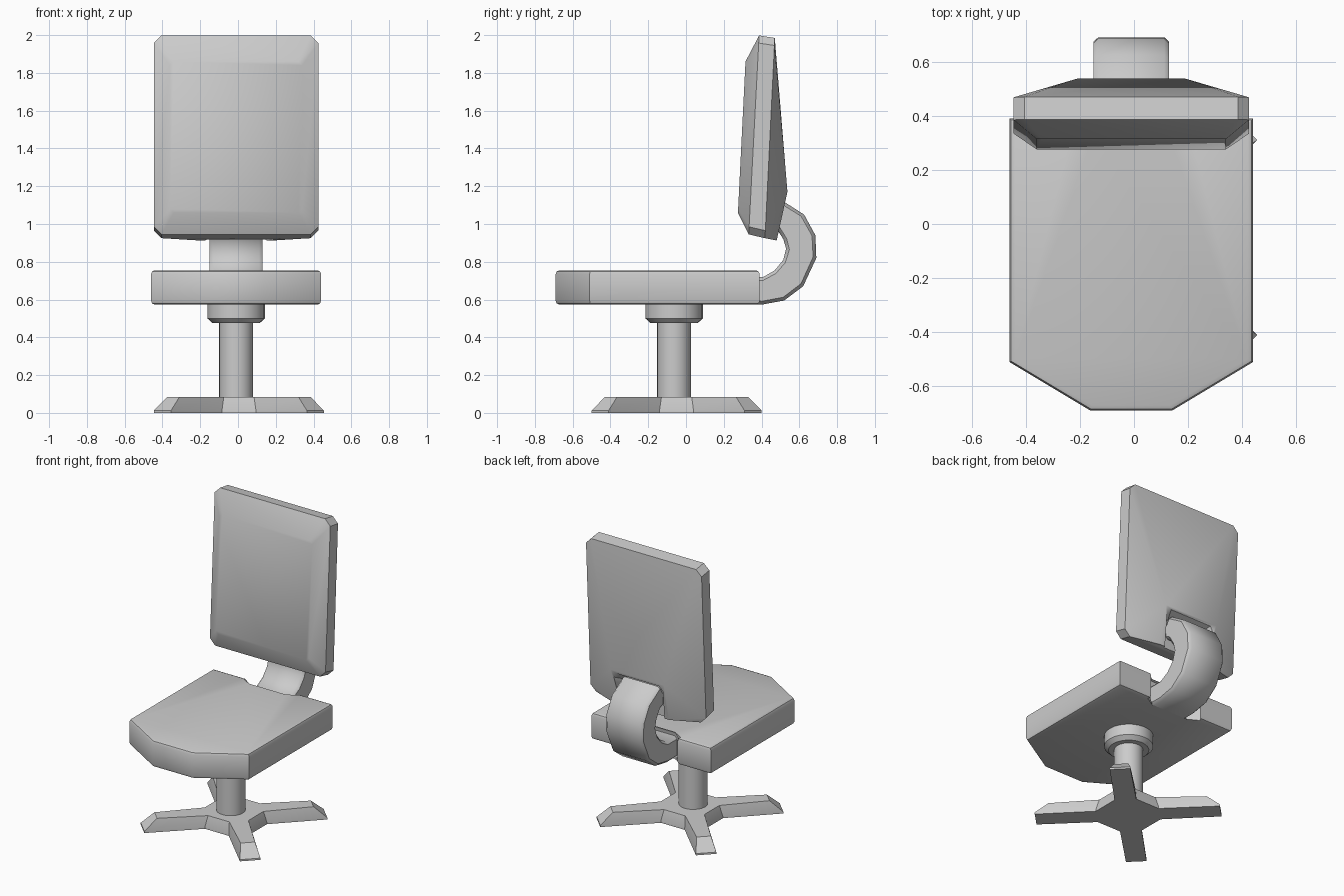
import bpy, bmesh
from math import radians
from mathutils import Matrix, Vector

if "Cube" in bpy.data.objects:
    bpy.data.objects.remove(bpy.data.objects["Cube"])

GREY = (0.6, 0.6, 0.6, 1)
grey = bpy.data.materials.new("light grey")
grey.use_nodes = True
grey.diffuse_color = GREY
grey.node_tree.nodes["Principled BSDF"].inputs["Base Color"].default_value = GREY
CX = -0.01  # chair centre line


def finish(name, bm, angle=30):
    """Turn a bmesh into a smooth-by-angle object."""
    bmesh.ops.recalc_face_normals(bm, faces=bm.faces)
    mesh = bpy.data.meshes.new(name)
    bm.to_mesh(mesh)
    bm.free()
    mesh.materials.append(grey)
    ob = bpy.data.objects.new(name, mesh)
    bpy.context.collection.objects.link(ob)
    bpy.ops.object.select_all(action='DESELECT')
    ob.select_set(True)
    bpy.context.view_layer.objects.active = ob
    bpy.ops.object.shade_smooth_by_angle(angle=radians(angle))
    return ob


def loft(rings):
    """Skin a list of equal-length point rings and cap both ends."""
    bm = bmesh.new()
    rows = [[bm.verts.new(p) for p in ring] for ring in rings]
    n = len(rows[0])
    for a, b in zip(rows, rows[1:]):
        for i in range(n):
            j = (i + 1) % n
            bm.faces.new((a[i], a[j], b[j], b[i]))
    bm.faces.new(rows[0])
    bm.faces.new(rows[-1])
    return bm


def chamfered(w, lo, hi, c):
    """Chamfered rectangle in two dimensions."""
    half = [(w - c, lo), (w, lo + c), (w, hi - c), (w - c, hi)]
    return half + [(-x, z) for x, z in reversed(half)]


# Star base: four diagonal legs with sloped sides
def star(z, root_x, root_y, length, half):
    tip = [Vector((half, -length, z)), Vector((-half, -length, z))]
    pts = []
    for k in range(4):
        turn = Matrix.Rotation(radians(90 * k), 3, 'Z')
        leg = Matrix.Rotation(radians(90 * k + 45), 3, 'Z')
        pts += [turn @ Vector((-root_x, -root_y, z)), turn @ Vector((root_x, -root_y, z))]
        pts += [leg @ tip[1], leg @ tip[0]]
    return [p + Vector((0.005, -0.05, 0)) for p in pts]


finish("star_base", loft([star(0, 0.09, 0.185, 0.573, 0.064),
                          star(0.012, 0.09, 0.185, 0.573, 0.064),
                          star(0.085, 0.08, 0.165, 0.49, 0.045)]))


# Column and collar under the seat
def turned(name, profile):
    rings = []
    for r, z in profile:
        rings.append([Matrix.Rotation(radians(i * 15), 3, 'Z') @ Vector((r, 0, 0))
                      + Vector((CX, -0.063, z)) for i in range(24)])
    finish(name, loft(rings))


turned("column", [(0.09, 0.07), (0.09, 0.52)])
turned("collar", [(0.125, 0.475), (0.152, 0.5), (0.152, 0.58)])

# Seat: tapered front, notched at the rear around the arm
half_plan = [(0.15, -0.69), (0.45, -0.51), (0.45, 0.39), (0.2, 0.39), (0.15, 0.31)]
plan = half_plan + [(-x, y) for x, y in reversed(half_plan)]
bm = loft([[(CX + x, y, z) for x, y in plan] for z in (0.573, 0.755)])
rim = [e for e in bm.edges if abs(e.verts[0].co.z - e.verts[1].co.z) < 0.01]
bmesh.ops.bevel(bm, geom=rim, offset=0.02, segments=2, affect='EDGES', profile=0.5)
finish("seat", bm)

# Curved arm: outer and inner (y, z) pairs along the bend
stations = [((0.28, 0.575), (0.28, 0.72)), ((0.4, 0.573), (0.41, 0.72)),
            ((0.52, 0.595), (0.47, 0.755)), ((0.62, 0.67), (0.515, 0.81)),
            ((0.69, 0.82), (0.53, 0.87)), ((0.685, 0.94), (0.515, 0.92)),
            ((0.625, 1.05), (0.48, 0.975)), ((0.5, 1.13), (0.42, 1.0))]
rings = []
for outer, inner in stations:
    a, b = Vector(outer), Vector(inner)
    d = (b - a).normalized()
    section = chamfered(0.14, 0, (b - a).length, 0.018)
    rings.append([(CX + x, *(a + d * t)) for x, t in section])
finish("back_arm", loft(rings), 45)

# Backrest: convex pillow with a rim and a tapered rear ridge
bm = bmesh.new()
layers = [  # half width, bottom z, top z, corner, y at bottom, y at top
    (0.35, 1.06, 1.86, 0.02, 0.275, 0.315),
    (0.435, 0.945, 1.998, 0.04, 0.332, 0.387),
    (0.435, 0.925, 1.985, 0.04, 0.418, 0.47)]
for w, lo, hi, c, y0, y1 in layers:
    for x, z in chamfered(w, lo, hi, c):
        bm.verts.new((CX + x, y0 + (y1 - y0) * (z - lo) / (hi - lo), z))
for s in (-1, 1):
    bm.verts.new((CX + s * 0.2, 0.537, 1.17))
    bm.verts.new((CX + s * 0.2, 0.48, 0.913))
bmesh.ops.convex_hull(bm, input=bm.verts)
bmesh.ops.dissolve_limit(bm, angle_limit=radians(1), verts=bm.verts, edges=bm.edges)
backrest = finish("backrest", bm, 32)

# Recess in the backrest around the arm
recess = finish("recess_cutter", loft([
    [(CX + x, y, z) for x, z in chamfered(w, 0.8, top, 0.03)]
    for y, w, top in ((0.46, 0.155, 1.12), (0.56, 0.2, 1.165))]))
recess.hide_render = True
cut = backrest.modifiers.new("recess", 'BOOLEAN')
cut.operation = 'DIFFERENCE'
cut.solver = 'EXACT'
cut.object = recess
bpy.context.view_layer.objects.active = backrest
bpy.ops.object.modifier_apply(modifier=cut.name)
bpy.data.objects.remove(recess)
